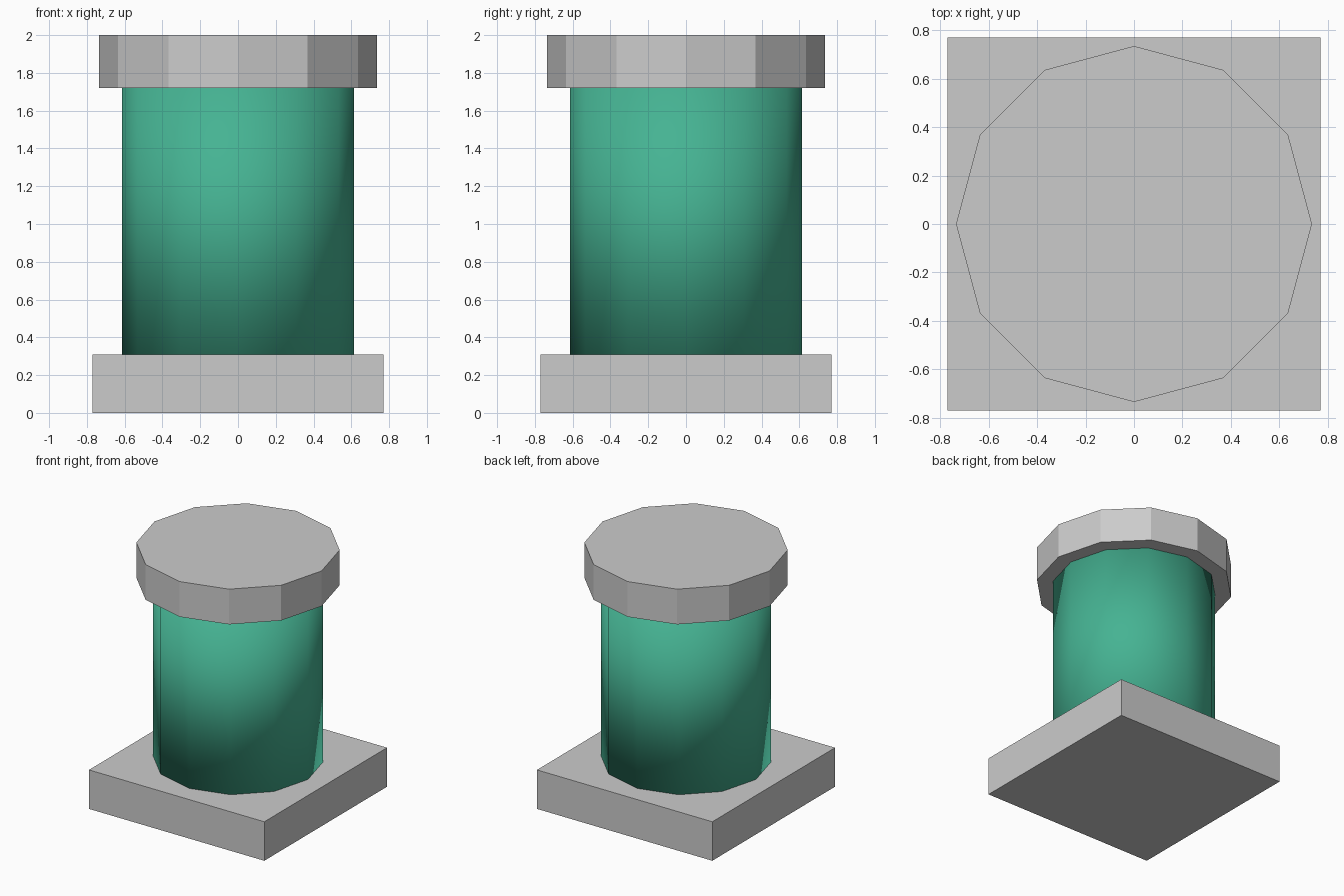
import bpy

if "Cube" in bpy.data.objects:
    bpy.data.objects.remove(bpy.data.objects["Cube"])

SIDES = 12


def drum(name, radius, z0, z1):
    # Twelve-sided cylinder between two heights
    bpy.ops.mesh.primitive_cylinder_add(vertices=SIDES, radius=radius,
                                        depth=z1 - z0,
                                        location=(0, 0, (z0 + z1) / 2))
    obj = bpy.context.object
    obj.name = name
    return obj


# Square base plate
bpy.ops.mesh.primitive_cube_add(size=1, location=(0, 0, 0.155))
base = bpy.context.object
base.name = "base_plate"
base.scale = (1.542, 1.542, 0.31)
bpy.ops.object.transform_apply(location=False, rotation=False, scale=True)

# Green shaft, smooth over its ends as well
shaft = drum("shaft", 0.615, 0.31, 1.72)
for poly in shaft.data.polygons:
    poly.use_smooth = True
green = bpy.data.materials.new("green")
green.diffuse_color = (0.06, 0.45, 0.29, 1)
green.use_nodes = True
green.node_tree.nodes["Principled BSDF"].inputs["Base Color"].default_value = green.diffuse_color
shaft.data.materials.append(green)

# Flat-faced cap
drum("cap", 0.735, 1.72, 2.0)
